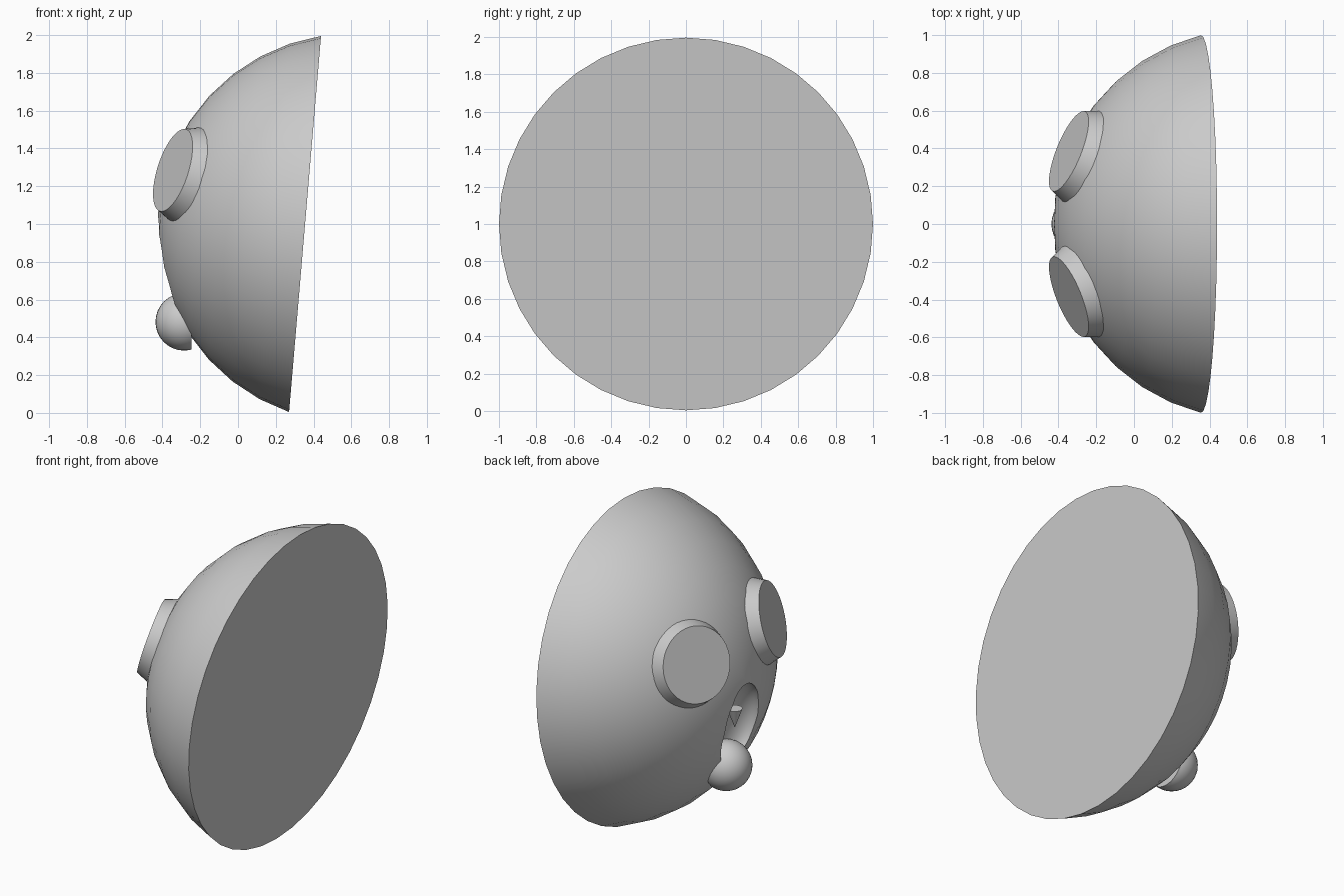
import bpy, bmesh, math
from mathutils import Vector, Matrix

if "Cube" in bpy.data.objects:
    bpy.data.objects.remove(bpy.data.objects["Cube"], do_unlink=True)

grey = bpy.data.materials.new("plain grey")
grey.use_nodes = True
grey.diffuse_color = (0.6, 0.6, 0.6, 1)
grey.node_tree.nodes["Principled BSDF"].inputs["Base Color"].default_value = (0.6, 0.6, 0.6, 1)

RIM = Vector((0.355, 0, 1))
AXIS = Vector((-2, 0, 0.17)).normalized()
RADIUS = 1.03
CENTRE = RIM - AXIS * 0.25


def finish(name, bm):
    bmesh.ops.recalc_face_normals(bm, faces=bm.faces)
    mesh = bpy.data.meshes.new(name)
    bm.to_mesh(mesh)
    bm.free()
    mesh.materials.append(grey)
    obj = bpy.data.objects.new(name, mesh)
    bpy.context.collection.objects.link(obj)
    return obj


def smooth(obj):
    bpy.ops.object.select_all(action='DESELECT')
    obj.select_set(True)
    bpy.context.view_layer.objects.active = obj
    bpy.ops.object.shade_smooth_by_angle(angle=math.radians(30))


def frame(origin, normal):
    """Matrix that puts local z along the normal, keeping local x level."""
    z = normal.normalized()
    x = Vector((0, 0, 1)).cross(z).normalized()
    return Matrix.Translation(origin) @ Matrix((x, z.cross(x), z)).transposed().to_4x4()


def lathe(name, profile, matrix, steps):
    """Closed solid turned from (radius, height) points."""
    bm = bmesh.new()
    rings = []
    for r, h in profile:
        rings.append([bm.verts.new((r * math.cos(a), r * math.sin(a), h))
                      for a in (2 * math.pi * i / steps for i in range(steps))])
    for low, high in zip(rings, rings[1:]):
        for i in range(steps):
            j = (i + 1) % steps
            bm.faces.new((low[i], low[j], high[j], high[i]))
    bm.faces.new(rings[0])
    bm.faces.new(rings[-1])
    bmesh.ops.remove_doubles(bm, verts=bm.verts, dist=0.0001)
    bm.transform(matrix)
    return finish(name, bm)


# Head: a spherical cap closed by a flat back
rim_angle = math.acos(0.25 / RADIUS)
cap = []
for i in range(9):
    a = rim_angle * (1 - i / 8)
    cap.append((max(RADIUS * math.sin(a), 0.004), RADIUS * math.cos(a)))
head = lathe("head", cap, frame(CENTRE, AXIS), 40)

# Mouth: an oval hollow cut in the dome
bm = bmesh.new()
bmesh.ops.create_uvsphere(bm, u_segments=32, v_segments=16, radius=1)
bm.transform(Matrix.Translation((-0.37, 0, 0.76)) @ Matrix.Rotation(-0.21, 4, 'Y')
             @ Matrix.Diagonal((0.11, 0.17, 0.28, 1)))
cutter = finish("mouth_cutter", bm)
cutter.hide_render = True
cut = head.modifiers.new("mouth", 'BOOLEAN')
cut.operation = 'DIFFERENCE'
cut.object = cutter
bpy.context.view_layer.objects.active = head
bpy.ops.object.modifier_apply(modifier=cut.name)
bpy.data.objects.remove(cutter, do_unlink=True)
smooth(head)

# Eyes: tapered discs seated on the dome
for side, name in ((1, "back_eye"), (-1, "front_eye")):
    top = Vector((-0.345, 0.385 * side, 1.285))
    out = (top - CENTRE).normalized()
    smooth(lathe(name, [(0.264, -0.09), (0.256, -0.07), (0.228, 0)], frame(top, out), 40))

# Small cone hanging in the mouth
smooth(lathe("mouth_cone", [(0.001, 0), (0.045, 0.12)],
             Matrix.Translation((-0.345, 0, 0.74)), 24))

# Tongue: a ball with a flat back
bm = bmesh.new()
bmesh.ops.create_uvsphere(bm, u_segments=32, v_segments=16, radius=0.152)
bm.transform(Matrix.Translation((-0.285, 0, 0.482)))
bmesh.ops.bisect_plane(bm, geom=bm.verts[:] + bm.edges[:] + bm.faces[:],
                       plane_co=(-0.245, 0, 0), plane_no=(1, 0, 0), clear_outer=True)
bmesh.ops.holes_fill(bm, edges=[e for e in bm.edges if e.is_boundary])
smooth(finish("tongue", bm))
